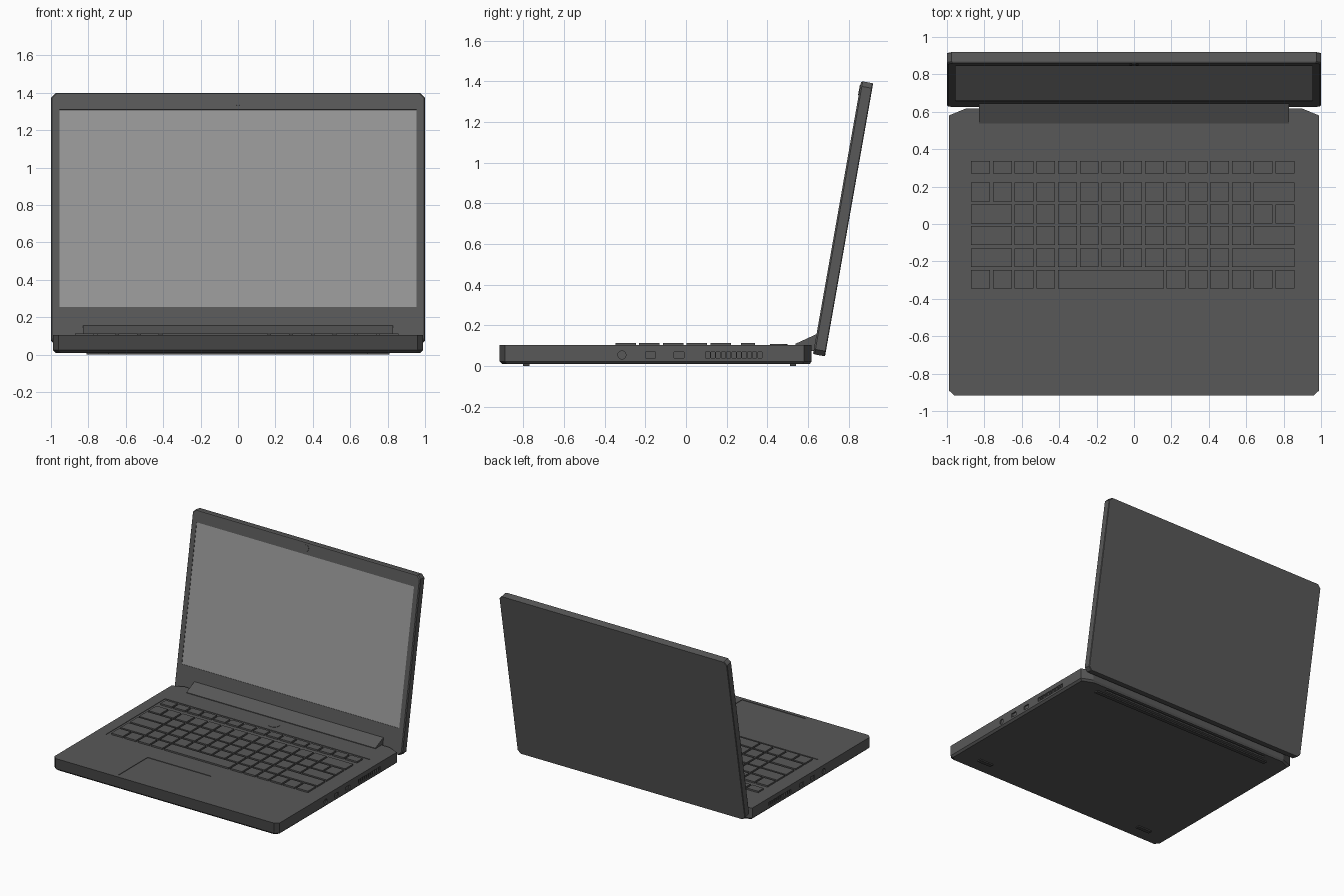
import bpy, bmesh, math
from mathutils import Matrix, Vector

cube = bpy.data.objects.get("Cube")
if cube:
    bpy.data.objects.remove(cube, do_unlink=True)


def material(name, value):
    m = bpy.data.materials.new(name)
    m.use_nodes = True
    color = (value, value, value, 1)
    m.diffuse_color = color
    node = next(n for n in m.node_tree.nodes if n.type == 'BSDF_PRINCIPLED')
    node.inputs["Base Color"].default_value = color
    return m


BODY = material("charcoal grey", 0.098)
TRIM = material("dark trim grey", 0.06)
GLASS = material("screen grey", 0.31)


def finish(name, bm, *mats):
    bmesh.ops.recalc_face_normals(bm, faces=bm.faces)
    mesh = bpy.data.meshes.new(name)
    bm.to_mesh(mesh)
    bm.free()
    for m in mats:
        mesh.materials.append(m)
    ob = bpy.data.objects.new(name, mesh)
    bpy.context.scene.collection.objects.link(ob)
    return ob


def box(bm, x0, x1, y0, y1, z0, z1):
    size = Matrix.Diagonal((x1 - x0, y1 - y0, z1 - z0, 1))
    mid = Matrix.Translation(((x0 + x1) / 2, (y0 + y1) / 2, (z0 + z1) / 2))
    return bmesh.ops.create_cube(bm, size=1, matrix=mid @ size)["verts"]


def disc(bm, radius, depth, matrix, sides=24):
    bmesh.ops.create_cone(bm, cap_ends=True, segments=sides, radius1=radius,
                          radius2=radius, depth=depth, matrix=matrix)


def loft(bm, rings):
    loops = [[bm.verts.new(p) for p in ring] for ring in rings]
    n = len(loops[0])
    for a, b in zip(loops, loops[1:]):
        for i in range(n):
            j = (i + 1) % n
            bm.faces.new((a[i], a[j], b[j], b[i]))
    bm.faces.new(loops[0])
    bm.faces.new(loops[-1])


def mirrored(half):
    return half + [(-x, y) for x, y in reversed(half)]


def cut(ob, cutter):
    cutter.hide_render = True
    mod = ob.modifiers.new("cut", 'BOOLEAN')
    mod.operation = 'DIFFERENCE'
    mod.solver = 'EXACT'
    mod.object = cutter
    bpy.context.view_layer.objects.active = ob
    bpy.ops.object.modifier_apply(modifier=mod.name)
    bpy.data.objects.remove(cutter, do_unlink=True)


# Base: outline with clipped corners and a narrow lower chamfer
outline = mirrored([(0.96, -0.917), (0.99, -0.89), (0.99, 0.58), (0.9, 0.617)])
bm = bmesh.new()
loft(bm, [[(x * s, y * s, z) for x, y in outline]
          for s, z in ((0.985, 0.01), (1, 0.024), (1, 0.105))])
base = finish("base", bm, BODY, TRIM)

# Recesses: keyboard well, touchpad, side ports and vents, rear slot
TOP = 0.105
bm = bmesh.new()
box(bm, -0.9, 0.9, -0.37, 0.37, TOP - 0.004, TOP + 0.02)
box(bm, -0.43, 0.13, -0.89, -0.52, TOP - 0.004, TOP + 0.02)
box(bm, -0.75, 0.75, 0.565, 0.585, 0, 0.02)
for side in (-1, 1):
    def port(y0, y1):
        xs = sorted((side * 0.98, side * 1.02))
        box(bm, xs[0], xs[1], y0, y1, 0.04, 0.07)
    port(-0.2, -0.15)
    port(-0.06, -0.01)
    for i in range(11):
        y = 0.097 + i * 0.0256
        port(y, y + 0.02)
    disc(bm, 0.02, 0.04, Matrix.Translation((side, -0.315, 0.055))
         @ Matrix.Rotation(math.pi / 2, 4, 'Y'), 16)
cut(base, finish("base_cutter", bm, BODY))
for f in base.data.polygons:
    if f.normal.y < -0.3 and f.center.y < -0.85:
        f.material_index = 1

# Keyboard: each row lists key widths in units
rows = [
    (0.27, 0.338, [1] * 15),
    (0.12, 0.221, [1] * 13 + [2]),
    (0.002, 0.103, [2] + [1] * 13),
    (-0.112, -0.012, [2] + [1] * 11 + [2]),
    (-0.23, -0.13, [2] + [1] * 10 + [3]),
    (-0.346, -0.246, [1] * 4 + [5] + [1] * 6),
]
PITCH = 0.1162
bm = bmesh.new()
for y0, y1, widths in rows:
    x = -0.871
    for w in widths:
        box(bm, x, x + w * PITCH - 0.015, y0, y1, TOP - 0.006, TOP + 0.008)
        x += w * PITCH
finish("keys", bm, BODY)

# Power button
bm = bmesh.new()
disc(bm, 0.043, 0.01, Matrix.Translation((0, 0.455, TOP - 0.002)), 32)
finish("power_button", bm, BODY)

# Hinge cover: wedge between deck and lid
wedge = [(0.538, 0.09), (0.538, 0.11), (0.636, 0.155), (0.66, 0.155), (0.645, 0.07)]
bm = bmesh.new()
loft(bm, [[(x, y, z) for y, z in wedge] for x in (-0.83, 0.83)])
finish("hinge_cover", bm, BODY)

# Rear foot bar and small front feet
bm = bmesh.new()
box(bm, -0.8, 0.8, 0.51, 0.54, 0, 0.015)
for side in (-1, 1):
    box(bm, side * 0.75 - 0.06, side * 0.75 + 0.06, -0.8, -0.77, 0, 0.015)
finish("feet", bm, TRIM)

# Lid, built upright then leaned back
H, T, C = 1.362, 0.06, 0.025
LEAN = Matrix.Translation((0, 0.624, 0.059)) @ Matrix.Rotation(math.radians(-10), 4, 'X')
panel = mirrored([(1 - C, 0), (1, C), (1, H - C), (1 - C, H)])
bm = bmesh.new()
loft(bm, [[(x * s, y, H / 2 + (z - H / 2) * s) for x, z in panel]
          for s, y in ((0.994, 0), (1, 0.008), (1, T - 0.004), (0.997, T))])
lid = finish("lid", bm, BODY)
bm = bmesh.new()
box(bm, -0.955, 0.955, -0.02, 0.006, 0.199, 1.27)
cut(lid, finish("lid_cutter", bm, BODY))

bm = bmesh.new()
box(bm, -0.955, 0.955, 0.003, 0.008, 0.199, 1.27)
screen = finish("screen", bm, GLASS)

bm = bmesh.new()
disc(bm, 0.025, 0.006, Matrix.Translation((0, 0, 1.318))
     @ Matrix.Rotation(math.pi / 2, 4, 'X'))
camera_cover = finish("webcam_cover", bm, BODY)

for ob in (lid, screen, camera_cover):
    ob.matrix_world = LEAN
